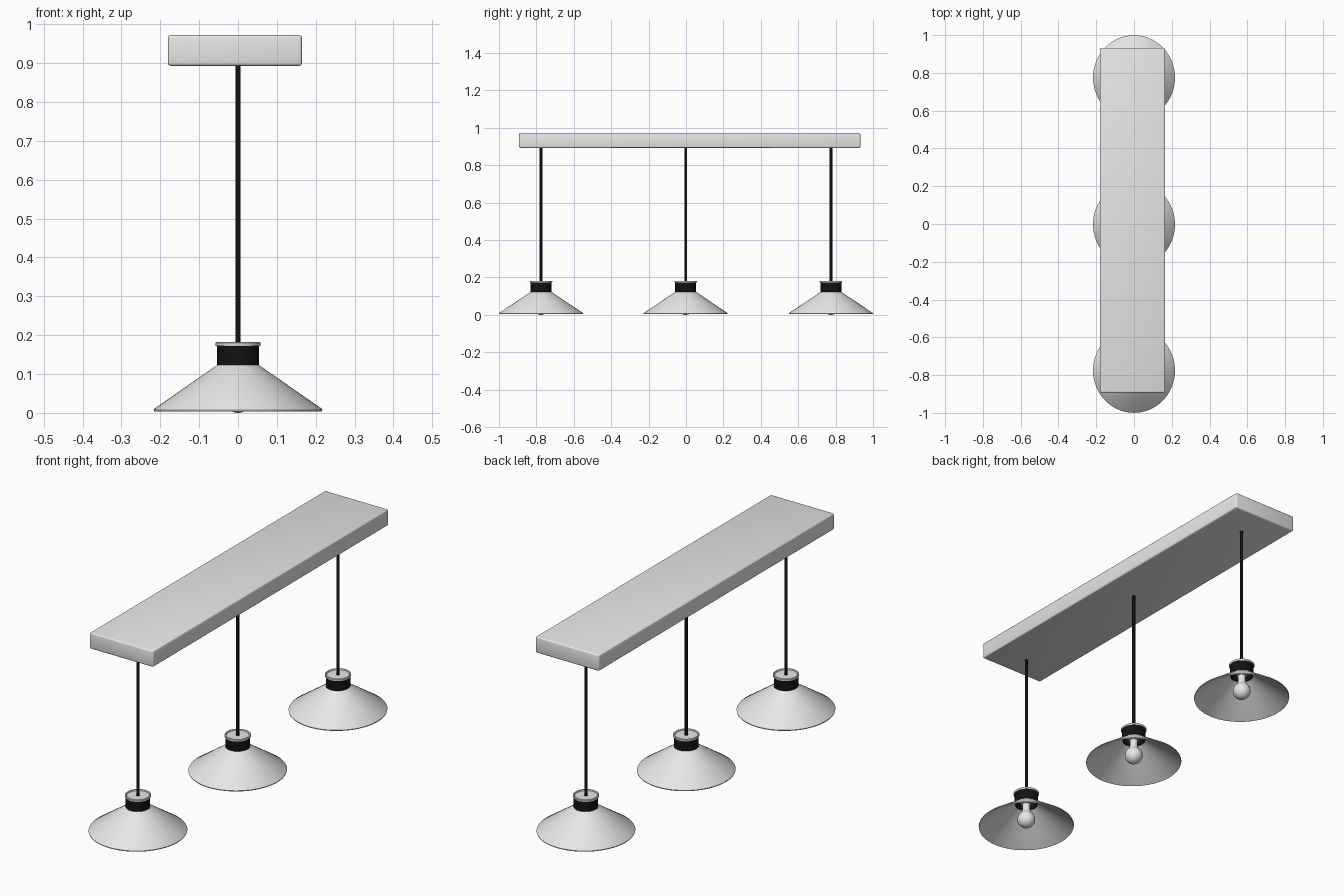
import bpy, bmesh, math

cube = bpy.data.objects.get("Cube")
if cube:
    bpy.data.objects.remove(cube, do_unlink=True)


def material(name, rgb):
    mat = bpy.data.materials.new(name)
    mat.use_nodes = True
    mat.diffuse_color = (*rgb, 1)
    mat.node_tree.nodes["Principled BSDF"].inputs["Base Color"].default_value = (*rgb, 1)
    return mat


WHITE = material("white enamel", (0.8, 0.8, 0.8))
BLACK = material("black", (0.006, 0.006, 0.006))
STRETCH = 1.035  # lamps are slightly longer along the bar


def finish(name, bm, mat, location, angle=35):
    bmesh.ops.recalc_face_normals(bm, faces=bm.faces)
    mesh = bpy.data.meshes.new(name)
    bm.to_mesh(mesh)
    bm.free()
    mesh.materials.append(mat)
    obj = bpy.data.objects.new(name, mesh)
    obj.location = location
    bpy.context.collection.objects.link(obj)
    bpy.ops.object.select_all(action="DESELECT")
    obj.select_set(True)
    bpy.context.view_layer.objects.active = obj
    bpy.ops.object.shade_smooth_by_angle(angle=math.radians(angle))
    return obj


def lathe(name, profile, mat, y, closed=False, sides=64):
    """Revolve a (radius, height) profile about the lamp axis."""
    bm = bmesh.new()
    points = profile + profile[:1] if closed else profile
    verts = [bm.verts.new((r, 0, z)) for r, z in points]
    edges = [bm.edges.new(pair) for pair in zip(verts, verts[1:])]
    bmesh.ops.spin(bm, geom=verts + edges, cent=(0, 0, 0), axis=(0, 0, 1),
                   angle=math.tau, steps=sides, use_duplicate=False)
    bmesh.ops.remove_doubles(bm, verts=bm.verts, dist=0.0002)
    bmesh.ops.scale(bm, vec=(1, STRETCH, 1), verts=bm.verts)
    return finish(name, bm, mat, (0, y, 0))


# Ceiling bar with softened edges
bm = bmesh.new()
bmesh.ops.create_cube(bm, size=1)
bmesh.ops.scale(bm, vec=(0.345, 1.825, 0.079), verts=bm.verts)
bmesh.ops.bevel(bm, geom=bm.edges[:], offset=0.007, segments=3, profile=0.5,
                affect="EDGES")
finish("ceiling_bar", bm, WHITE, (-0.008, 0.02, 0.9325))

# Bulb outline: sphere flowing into a slim neck
R = 0.041
bulb = [(R * math.sin(a), R - R * math.cos(a))
        for a in (math.radians(12 * i) for i in range(13))]
bulb += [(0.018, 0.09), (0.018, 0.125), (0, 0.125)]

for place, y in (("front", -0.775), ("middle", -0.002), ("back", 0.775)):
    # Thin conical shade, open at the neck
    lathe(place + "_shade", [(0.054, 0.123), (0.215, 0.011), (0.217, 0.008),
                             (0.216, 0.004), (0.212, 0.006), (0.051, 0.118)],
          WHITE, y, closed=True)
    # Hollow collar
    lathe(place + "_collar", [(0.054, 0.121), (0.054, 0.173), (0.049, 0.173),
                              (0.049, 0.121)], BLACK, y, closed=True)
    # Cap with a raised lip
    lathe(place + "_cap", [(0, 0.172), (0.057, 0.172), (0.058, 0.175),
                           (0.058, 0.180), (0.056, 0.182), (0.051, 0.182),
                           (0.049, 0.177), (0, 0.177)], WHITE, y)
    # Socket and bulb
    lathe(place + "_socket", [(0, 0.173), (0.024, 0.173), (0.024, 0.12), (0, 0.12)],
          WHITE, y, sides=32)
    lathe(place + "_bulb", bulb, WHITE, y, sides=32)
    # Hanging cord
    lathe(place + "_cord", [(0, 0.17), (0.007, 0.17), (0.007, 0.9), (0, 0.9)],
          BLACK, y, sides=16)
